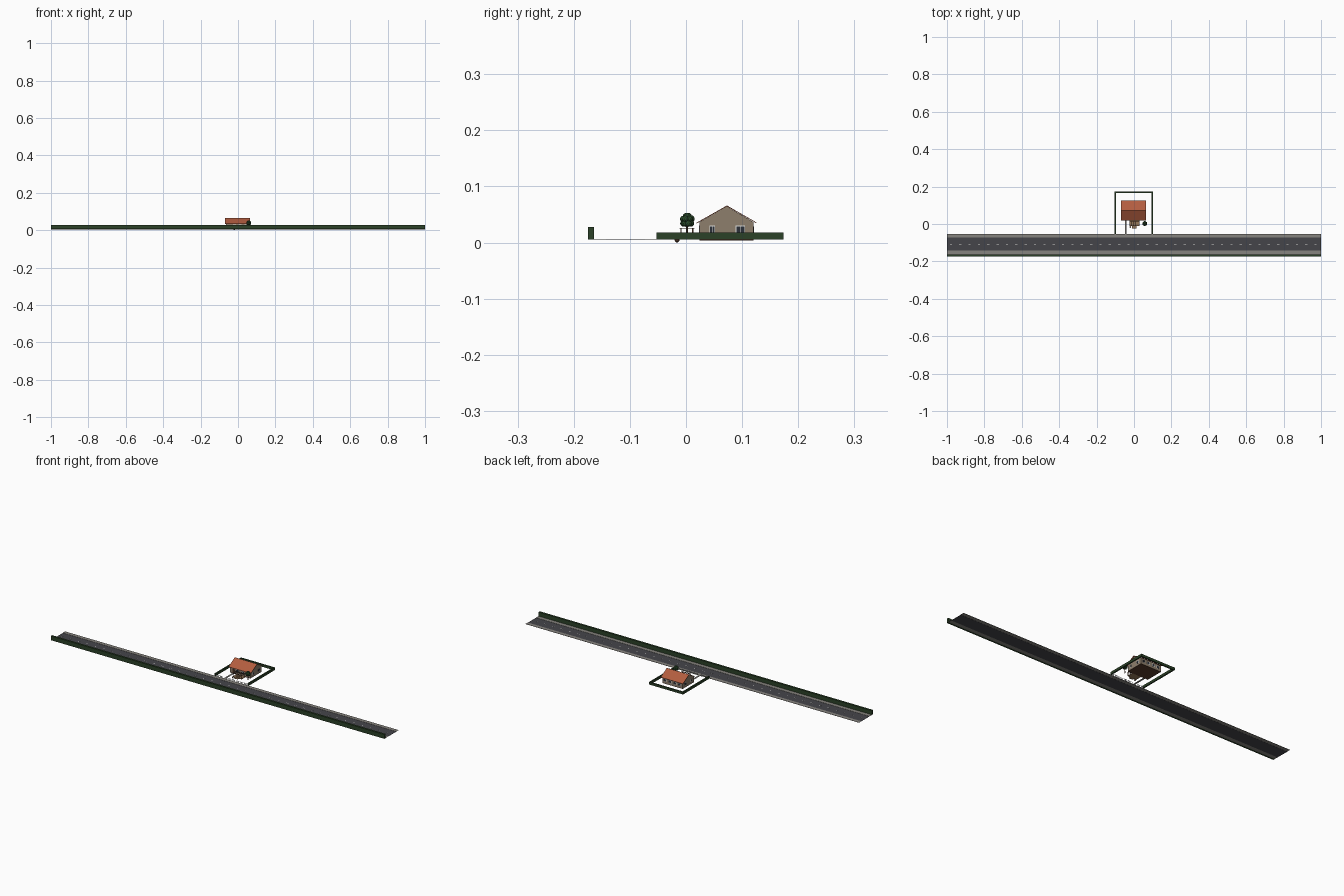
import bpy, bmesh, math, random
from mathutils import Matrix, Vector

random.seed(4)
cube = bpy.data.objects.get("Cube")
if cube:
    bpy.data.objects.remove(cube, do_unlink=True)


def material(name, r, g, b):
    m = bpy.data.materials.new(name)
    m.use_nodes = True
    m.diffuse_color = (r, g, b, 1)
    m.node_tree.nodes["Principled BSDF"].inputs["Base Color"].default_value = (r, g, b, 1)
    return m


HEDGE = material("hedge green", .024, .052, .02)
LEAF = material("leaf green", .022, .065, .022)
ROAD = material("asphalt grey", .06, .06, .068)
PAVE = material("pavement grey", .24, .23, .21)
ROOF = material("terracotta", .45, .11, .05)
WALL = material("wall beige", .27, .21, .15)
WOOD = material("dark wood", .1, .045, .025)
DECK = material("pale wood", .3, .19, .1)
WHITE = material("white paint", .75, .75, .73)
GLASS = material("dark glass", .025, .03, .04)


def finish(name, bm, mat):
    bmesh.ops.recalc_face_normals(bm, faces=bm.faces)
    me = bpy.data.meshes.new(name)
    bm.to_mesh(me)
    bm.free()
    me.materials.append(mat)
    ob = bpy.data.objects.new(name, me)
    bpy.context.collection.objects.link(ob)
    return ob


def boxes(name, mat, *bounds):
    """One object from boxes given as x, y and z ranges."""
    bm = bmesh.new()
    for rng in bounds:
        size = [b - a for a, b in rng]
        mid = [(a + b) / 2 for a, b in rng]
        bmesh.ops.create_cube(bm, size=1, matrix=Matrix.Translation(mid) @ Matrix.Diagonal((*size, 1)))
    return finish(name, bm, mat)


def prism(name, mat, profile, x0, x1):
    """Extrude a y-z outline along x."""
    bm = bmesh.new()
    face = bm.faces.new([bm.verts.new((x0, y, z)) for y, z in profile])
    ext = bmesh.ops.extrude_face_region(bm, geom=[face])["geom"]
    bmesh.ops.translate(bm, verts=[v for v in ext if isinstance(v, bmesh.types.BMVert)], vec=(x1 - x0, 0, 0))
    return finish(name, bm, mat)


G = .005  # ground level
FULL = (-1, 1)

# Street
boxes("road", ROAD, (FULL, (-.143, -.073), (G - .0005, G)))
boxes("pavements", PAVE, (FULL, (-.073, -.053), (G, G + .001)), (FULL, (-.164, -.143), (G, G + .001)))
boxes("lane_dashes", WHITE, *[((-.985 + i * .05, -.973 + i * .05), (-.109, -.107), (G, G + .0004))
                             for i in range(40)])
boxes("street_hedge", HEDGE, (FULL, (-.175, -.164), (G, .028)))

# Garden boundary
boxes("garden_hedge", HEDGE,
      ((-.104, -.097), (-.053, .174), (G, .018)),
      ((.094, .101), (-.053, .174), (G, .018)),
      ((-.097, .094), (.167, .174), (G, .018)))
fence = [((x, x + .002), (-.052, -.0505), (G, .014))
         for x in [-.096 + i * .008 for i in range(24)] if not -.056 < x < -.036]
fence += [((-.096, -.055), (-.0505, -.05), (.011, .012)), ((-.034, .092), (-.0505, -.05), (.011, .012))]
boxes("picket_fence", WHITE, *fence)
boxes("garden_path", PAVE, ((-.049, -.039), (-.053, .024), (G, G + .001)))

# House shell and roof
X0, X1, Y0, Y1, MID = -.064, .058, .024, .12, .073
prism("house_walls", WALL, [(Y0, G), (Y1, G), (Y1, .0365), (MID, .0645), (Y0, .0365)], X0, X1)
boxes("house_floor", WOOD, ((X0, X1), (Y0, Y1), (G - .001, G)))
prism("roof", ROOF, [(.019, .034), (MID, .0645), (.126, .034), (.126, .0355), (MID, .066), (.019, .0355)],
      -.07, .064)

# Windows: frame, glass and middle bar on each wall
frames, panes = [], []


def window(axis, wall, sign, at, w, z0, z1):
    def slab(a, b, lo, hi, depth):
        d = sorted((wall, wall + sign * depth))
        return ((a, b), d, (lo, hi)) if axis == "y" else (d, (a, b), (lo, hi))
    frames.append(slab(at - w / 2, at + w / 2, z0, z1, .0006))
    panes.append(slab(at - w / 2 + .0012, at - .0005, z0 + .0012, z1 - .0012, .001))
    panes.append(slab(at + .0005, at + w / 2 - .0012, z0 + .0012, z1 - .0012, .001))


for x in (-.02, .012, .042):
    window("y", Y0, -1, x, .016, .016, .030)
for x in (-.045, -.018, .012, .042):
    window("y", Y1, 1, x, .016, .016, .030)
for wall, sign in ((X1, 1), (X0, -1)):
    window("x", wall, sign, .047, .010, .016, .030)
    window("x", wall, sign, .097, .017, .016, .030)
boxes("window_frames", WHITE, *frames)
boxes("window_glass", GLASS, *panes)
boxes("front_door", WOOD, ((-.049, -.039), (Y0 - .0008, Y0), (G, .027)))

# Porch deck with a pergola
boxes("deck", DECK, ((-.024, .03), (-.012, Y0), (G, .007)), ((-.01, .014), (-.023, -.012), (G, .006)))
posts = [((x, x + .002), (y, y + .002), (.007, .024)) for x in (-.024, .028) for y in (-.01, .011)]
beams = [((-.024, .03), (y, y + .002), (.023, .025)) for y in (-.01, .011)]
rafters = [((x, x + .002), (-.012, .015), (.025, .0262)) for x in [-.023 + i * .0102 for i in range(6)]]
boxes("pergola", WOOD, *posts, *beams, *rafters)

# Garden table and benches
boxes("garden_table", DECK, ((-.006, .012), (-.004, .005), (.0125, .0135)),
      ((-.004, -.002), (-.001, .002), (.007, .0125)), ((.008, .01), (-.001, .002), (.007, .0125)),
      ((-.006, .012), (-.009, -.006), (.007, .010)), ((-.006, .012), (.007, .01), (.007, .010)))

# Tree
TREE = Vector((.058, .002, 0))
bm = bmesh.new()
bmesh.ops.create_cone(bm, cap_ends=True, segments=8, radius1=.0025, radius2=.0015, depth=.025,
                      matrix=Matrix.Translation(TREE + Vector((0, 0, G + .0125))))
finish("tree_trunk", bm, WOOD)
bm = bmesh.new()
bmesh.ops.create_icosphere(bm, subdivisions=2, radius=.010, matrix=Matrix.Translation(TREE + Vector((0, 0, .040))))
for level, spread, count in ((.034, .007, 6), (.042, .007, 6), (.047, .003, 3)):
    for i in range(count):
        a = math.tau * i / count + level * 40
        pos = TREE + Vector((spread * math.cos(a), spread * math.sin(a), level))
        bmesh.ops.create_icosphere(bm, subdivisions=2, radius=random.uniform(.0055, .0068),
                                   matrix=Matrix.Translation(pos))
finish("tree_crown", bm, LEAF)

# Round planter set partly in the ground
bm = bmesh.new()
bmesh.ops.create_icosphere(bm, subdivisions=2, radius=.0045, matrix=Matrix.Translation((-.02, -.016, .0045)))
finish("round_planter", bm, WOOD)
